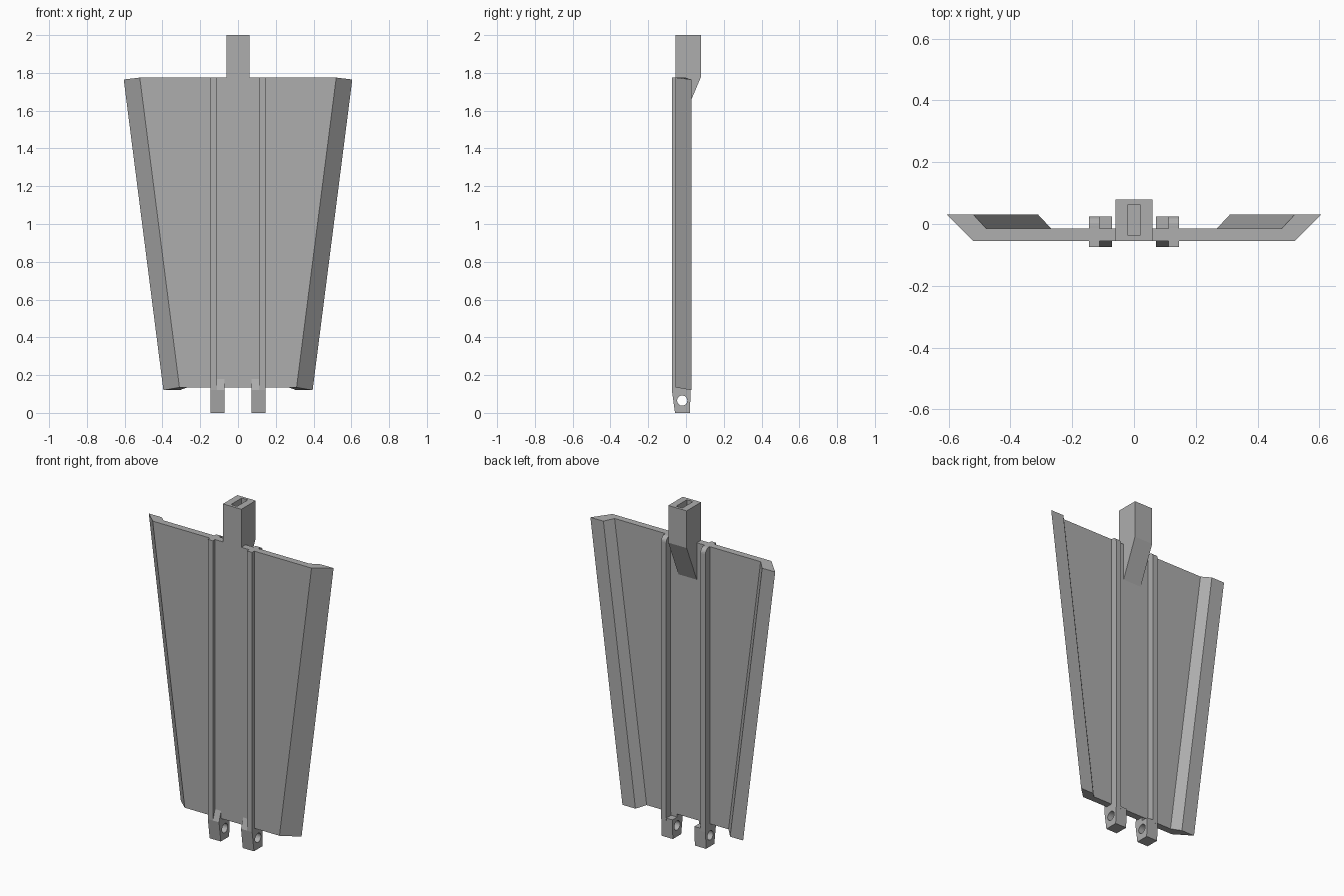
import bpy, bmesh, math
from mathutils import Vector

cube = bpy.data.objects.get("Cube")
if cube:
    bpy.data.objects.remove(cube, do_unlink=True)

grey = bpy.data.materials.new("plain grey")
grey.use_nodes = True
colour = (0.42, 0.42, 0.42, 1)
grey.diffuse_color = colour
grey.node_tree.nodes["Principled BSDF"].inputs["Base Color"].default_value = colour


def loft(name, ring_a, ring_b):
    """Solid between two matching outlines of 3D points."""
    bm = bmesh.new()
    a = [bm.verts.new(p) for p in ring_a]
    b = [bm.verts.new(p) for p in ring_b]
    bm.faces.new(a)
    bm.faces.new(b[::-1])
    for i in range(len(a)):
        j = (i + 1) % len(a)
        bm.faces.new((a[j], a[i], b[i], b[j]))
    bmesh.ops.recalc_face_normals(bm, faces=bm.faces)
    mesh = bpy.data.meshes.new(name)
    bm.to_mesh(mesh)
    bm.free()
    mesh.materials.append(grey)
    obj = bpy.data.objects.new(name, mesh)
    bpy.context.collection.objects.link(obj)
    return obj


def side_extrude(name, profile, x0, x1):
    """Extrude a (y, z) profile along x."""
    return loft(name, [(x0, y, z) for y, z in profile],
                [(x1, y, z) for y, z in profile])


def cut(obj, cutter):
    """Subtract the cutter, then discard it."""
    mod = obj.modifiers.new("cut", "BOOLEAN")
    mod.operation = "DIFFERENCE"
    mod.solver = "EXACT"
    mod.object = cutter
    bpy.context.view_layer.objects.active = obj
    bpy.ops.object.modifier_apply(modifier=mod.name)
    bpy.data.objects.remove(cutter, do_unlink=True)


def panel_ring(half, z_flat, z_tip):
    """Flat plate outline with both edges folded backwards."""
    right = [(half, -0.055, z_flat), (half + 0.085, 0.03, z_tip),
             (half, 0.03, z_tip), (half - 0.042, -0.015, z_flat)]
    left = [(-x, y, z) for x, y, z in reversed(right)]
    return right + left


# Tapered panel with folded edges
loft("panel", panel_ring(0.31, 0.135, 0.12), panel_ring(0.52, 1.775, 1.765))

# Top post with sloping back foot and a slot in its top
post = side_extrude("post", [(-0.055, 1.5), (-0.055, 2), (0.08, 2), (0.08, 1.78),
                             (-0.02, 1.545), (-0.02, 1.5)], -0.06, 0.06)
cut(post, side_extrude("slot_cutter", [(-0.037, 1.9), (0.063, 1.9),
                                       (0.063, 2.1), (-0.037, 2.1)], -0.02, 0.02))

# Ribs and pierced lugs, one on each side
arc = [(-0.005 + 0.03 * math.cos(t), 1.745 + 0.03 * math.sin(t))
       for t in (math.radians(a) for a in range(0, 91, 15))]
rib_profile = [(-0.075, 0.12), (0.025, 0.1)] + arc + [(-0.075, 1.775)]
lug_profile = [(-0.058, 0), (0.02, 0), (0.025, 0.115), (-0.02, 0.115),
               (-0.02, 0.18), (-0.055, 0.18), (-0.075, 0.12)]
hole = [(-0.02 + 0.027 * math.cos(i * math.tau / 24),
         0.065 + 0.027 * math.sin(i * math.tau / 24)) for i in range(24)]
for side, s in (("left", 1), ("right", -1)):
    side_extrude(side + "_rib", rib_profile, s * 0.112, s * 0.145)
    lug = side_extrude(side + "_lug", lug_profile, s * 0.072, s * 0.145)
    cut(lug, side_extrude("hole_cutter", hole, s * 0.05, s * 0.17))
